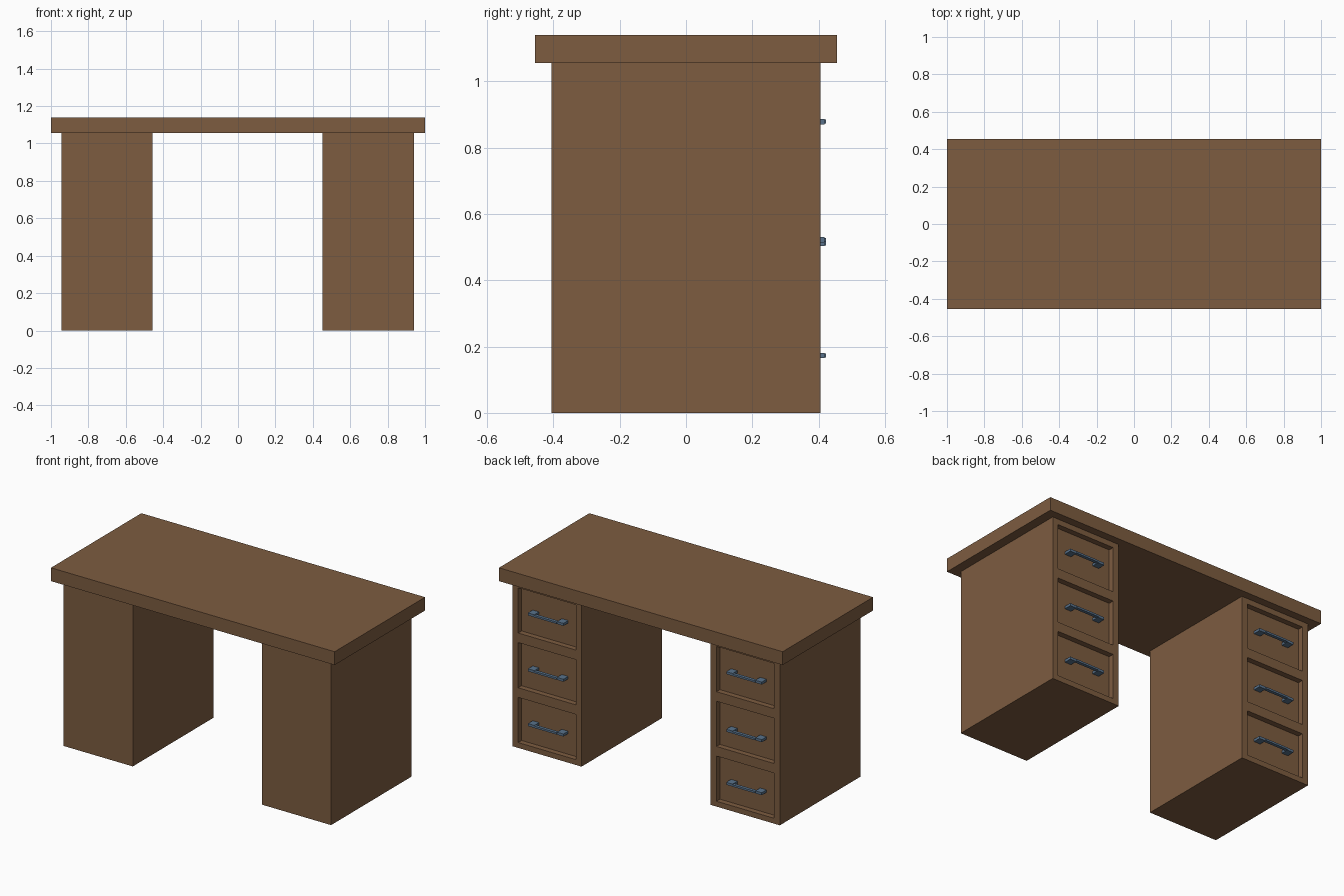
import bpy, bmesh
from mathutils import Vector

if "Cube" in bpy.data.objects:
    bpy.data.objects.remove(bpy.data.objects["Cube"])


def material(name, color):
    m = bpy.data.materials.new(name)
    m.diffuse_color = color
    m.use_nodes = True
    m.node_tree.nodes["Principled BSDF"].inputs["Base Color"].default_value = m.diffuse_color
    return m


wood = material("wood", (0.205, 0.107, 0.051, 1))
metal = material("metal", (0.10, 0.17, 0.26, 1))


def boxes(name, spans, mat=None):
    """One object made of boxes, each given as (min corner, max corner)."""
    bm = bmesh.new()
    for lo, hi in spans:
        lo, hi = Vector(lo), Vector(hi)
        verts = bmesh.ops.create_cube(bm, size=1)["verts"]
        for v in verts:
            v.co = (lo + hi) / 2 + v.co * (hi - lo)
    mesh = bpy.data.meshes.new(name)
    bm.to_mesh(mesh)
    bm.free()
    if mat:
        mesh.materials.append(mat)
    ob = bpy.data.objects.new(name, mesh)
    bpy.context.collection.objects.link(ob)
    return ob


LEG_H, BACK, PANEL = 1.055, 0.405, 0.37
HALF_W, OPEN_W = 0.2435, 0.203

# Desk top
boxes("desk_top", [((-1, -0.455, LEG_H), (1, 0.455, 1.14))], wood)


# Bow handle: two wide feet joined by a slim bar
def handle(name, x, z):
    boxes(name, [
        ((x - 0.125, PANEL, z - 0.008), (x - 0.08, 0.418, z + 0.008)),
        ((x + 0.08, PANEL, z - 0.008), (x + 0.125, 0.418, z + 0.008)),
        ((x - 0.08, 0.402, z - 0.006), (x + 0.08, 0.422, z + 0.006)),
    ], metal)


# Pedestals with three recessed drawer fronts on the +y side
for side, cx, handle_z in (("left", -0.7015, (0.173, 0.511, 0.878)),
                           ("right", 0.6965, (0.173, 0.522, 0.878))):
    pedestal = boxes(side + "_pedestal",
                     [((cx - HALF_W, -BACK, 0), (cx + HALF_W, BACK, LEG_H))], wood)
    cutter = boxes(side + "_drawer_cutter",
                   [((cx - OPEN_W, PANEL, z), (cx + OPEN_W, BACK + 0.1, z + 0.288))
                    for z in (0.034, 0.383, 0.732)], wood)
    cutter.hide_render = True
    cutter.hide_viewport = True
    cut = pedestal.modifiers.new("drawer_recesses", "BOOLEAN")
    cut.operation = "DIFFERENCE"
    cut.solver = "EXACT"
    cut.object = cutter
    for i, z in enumerate(handle_z):
        handle(f"{side}_handle_{i + 1}", cx, z)
